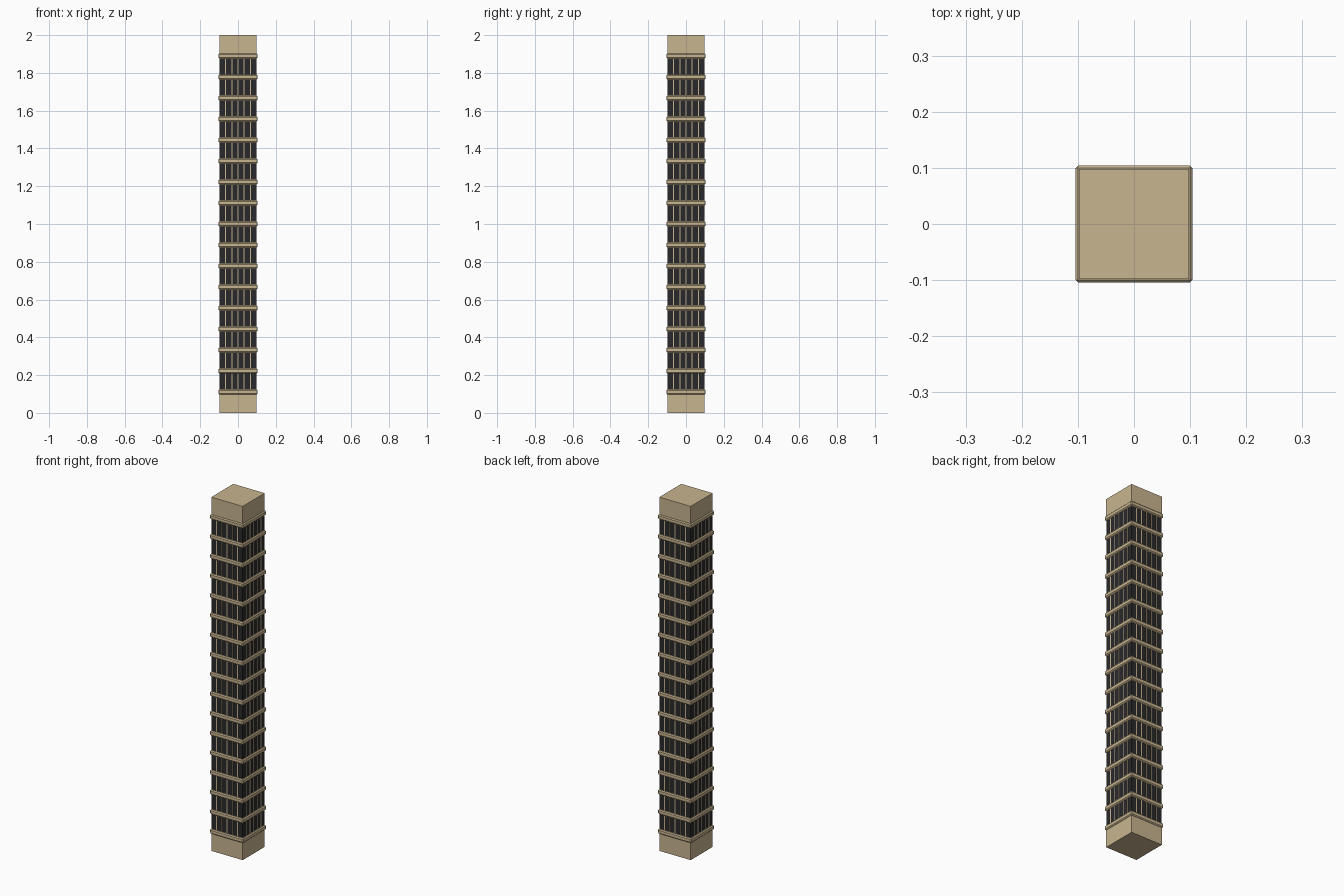
import bpy, bmesh
from mathutils import Matrix

if "Cube" in bpy.data.objects:
    bpy.data.objects.remove(bpy.data.objects["Cube"])

H = 2.0
FLOORS = 18
STEP = H / FLOORS
HALF = 0.098      # half width of the shaft
BAND = 0.03       # height of each floor band


def material(name, rgb):
    m = bpy.data.materials.new(name)
    m.diffuse_color = (*rgb, 1)
    m.use_nodes = True
    m.node_tree.nodes["Principled BSDF"].inputs["Base Color"].default_value = m.diffuse_color
    return m


stone = material("sandstone", (0.58, 0.46, 0.28))
dark = material("dark_glass", (0.022, 0.022, 0.024))


def boxes(name, items, mat):
    """One object from (centre, size) boxes."""
    bm = bmesh.new()
    for c, s in items:
        bmesh.ops.create_cube(bm, size=1, matrix=Matrix.Translation(c) @ Matrix.Diagonal((*s, 1)))
    me = bpy.data.meshes.new(name)
    bm.to_mesh(me)
    bm.free()
    me.materials.append(mat)
    ob = bpy.data.objects.new(name, me)
    bpy.context.collection.objects.link(ob)
    return ob


W = 2 * HALF
low, high = STEP + BAND / 2, H - STEP - BAND / 2

# solid base and crown
boxes("base_block", [((0, 0, low / 2), (W, W, low))], stone)
boxes("crown_block", [((0, 0, (high + H) / 2), (W, W, H - high))], stone)

# dark glazed shaft
G = W - 0.002
boxes("glass_shaft", [((0, 0, H / 2), (G, G, high - low))], dark)

# floor bands, one per storey
levels = [STEP * k for k in range(1, FLOORS)]
boxes("floor_bands", [((0, 0, z), (W, W, BAND)) for z in levels[1:-1]], stone)

# projecting ledges with chamfered edges
ledges = boxes("ledges", [((0, 0, z), (W + 0.013, W + 0.013, 0.026)) for z in levels], stone)
bev = ledges.modifiers.new("chamfer", 'BEVEL')
bev.width = 0.005
bev.segments = 1

# thin mullions on all four faces
bars = []
T = 0.005
for i in range(-2, 3):
    p = i * W / 6
    for s in (-1, 1):
        bars.append(((p, s * (HALF - 0.002), H / 2), (T, 0.004, high - low)))
        bars.append(((s * (HALF - 0.002), p, H / 2), (0.004, T, high - low)))
boxes("mullions", bars, stone)
